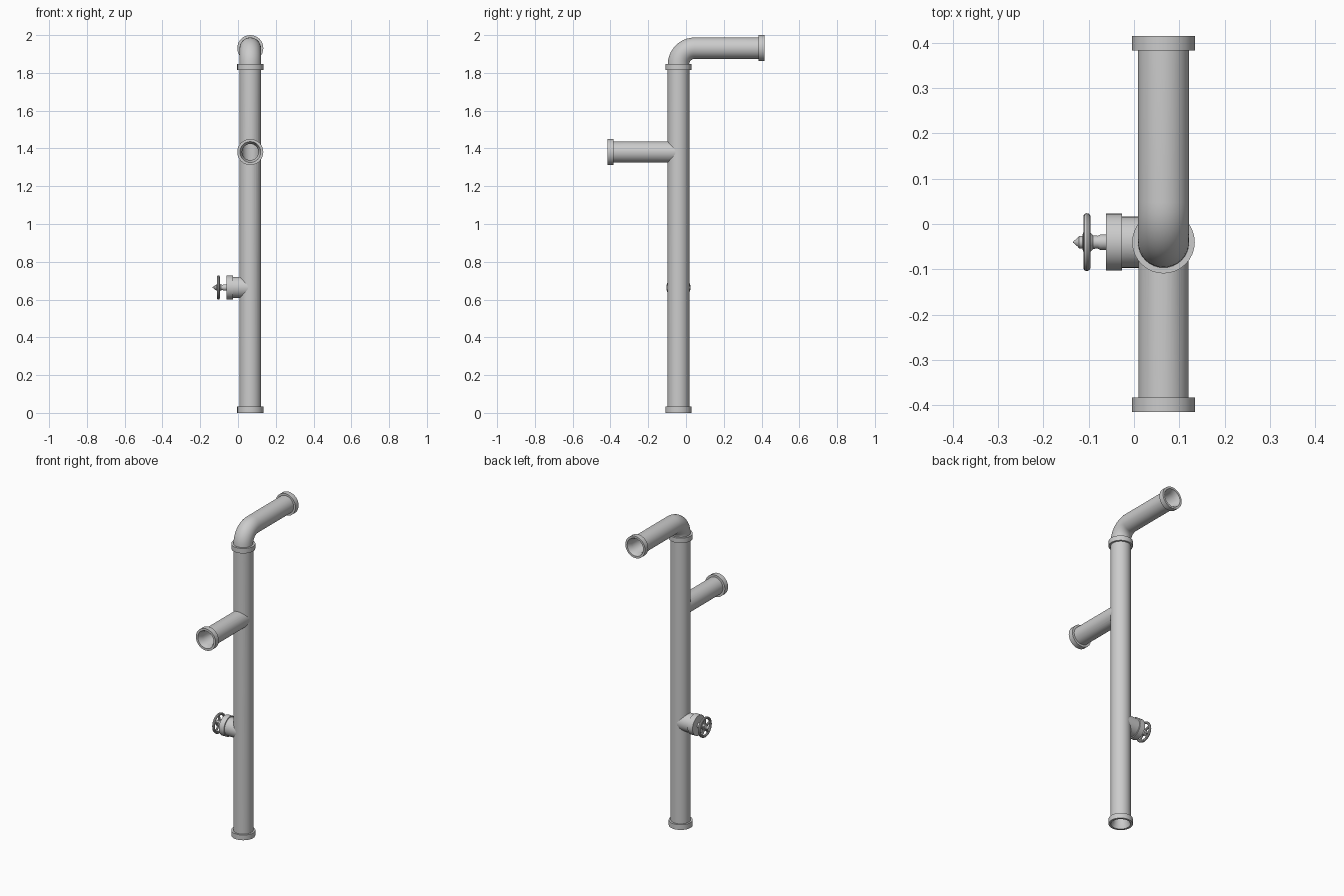
import bpy, bmesh
from math import sin, cos, pi
from mathutils import Vector

if "Cube" in bpy.data.objects:
    bpy.data.objects.remove(bpy.data.objects["Cube"])

X, Y, Z = Vector((1, 0, 0)), Vector((0, 1, 0)), Vector((0, 0, 1))
CX, CY = 0.065, -0.04          # riser axis
TOP, BR, VZ = 1.931, 1.381, 0.664   # heights of outlet, branch, valve
R, FL, BORE = 0.0575, 0.069, 0.044
BEND = 0.087


def smooth(o):
    bpy.ops.object.select_all(action='DESELECT')
    o.select_set(True)
    bpy.context.view_layer.objects.active = o
    bpy.ops.object.shade_smooth_by_angle(angle=0.6)


def loft(name, rings, n=32):
    """Capped round solid through rings of (centre, direction, radius)."""
    bm = bmesh.new()
    loops = []
    for c, d, r in rings:
        u = Z if abs(d.x) > 0.9 else X
        v = d.cross(u)
        loops.append([bm.verts.new(c + r * (u * cos(2 * pi * i / n) + v * sin(2 * pi * i / n)))
                      for i in range(n)])
    for a, b in zip(loops, loops[1:]):
        for i in range(n):
            j = (i + 1) % n
            bm.faces.new((a[i], a[j], b[j], b[i]))
    bm.faces.new(loops[0])
    bm.faces.new(loops[-1])
    bmesh.ops.recalc_face_normals(bm, faces=bm.faces)
    me = bpy.data.meshes.new(name)
    bm.to_mesh(me)
    bm.free()
    o = bpy.data.objects.new(name, me)
    bpy.context.collection.objects.link(o)
    return o


def turned(name, origin, d, profile, n=32):
    """Solid of revolution: profile of (distance along d, radius)."""
    return loft(name, [(origin + d * t, d, r) for t, r in profile], n)


def bend(r):
    return [(Vector((CX, CY + BEND * (1 - cos(a)), TOP - BEND + BEND * sin(a))),
             Y * sin(a) + Z * cos(a), r) for a in [pi / 2 * i / 10 for i in range(11)]]


base = Vector((CX, CY, 0))
branch0 = Vector((CX, CY, BR))
valve0 = Vector((CX, CY, VZ))
END = 0.415

# Pipes
riser = turned("riser_pipe", base, Z, [(0, R), (TOP - BEND, R)])
elbow = loft("elbow_outlet", bend(R - 0.001) + [(Vector((CX, END, TOP)), Y, R - 0.001)])
branch = turned("branch_pipe", branch0, -Y, [(0, R - 0.002), (END + CY, R - 0.002)])
stub = turned("valve_stub", valve0, -X, [(0, R - 0.001), (CX + 0.03, R - 0.001)])

# Collars
parts = [riser, elbow, branch, stub,
         turned("base_collar", base, Z, [(0, FL), (0.033, FL)]),
         turned("elbow_collar", base + Z * 1.815, Z, [(0, FL), (0.031, FL)]),
         turned("outlet_collar", Vector((CX, END - 0.032, TOP)), Y, [(0, FL), (0.032, FL)]),
         turned("branch_collar", Vector((CX, -END + 0.032, BR)), -Y, [(0, FL), (0.032, FL)])]

# Bores with flared mouths, cut out of every pipe and collar
FM = 0.057
run = loft("bore_run", [(base - Z * 0.002, Z, FM), (base + Z * 0.03, Z, BORE)] + bend(BORE)
           + [(Vector((CX, END - 0.03, TOP)), Y, BORE), (Vector((CX, END + 0.002, TOP)), Y, FM)])
L = END + CY
side = turned("bore_branch", branch0, -Y, [(0, BORE - 0.001), (L - 0.03, BORE - 0.001), (L + 0.002, FM - 0.001)])
for o in parts:
    bpy.context.view_layer.objects.active = o
    for cutter in (run, side):
        m = o.modifiers.new("bore", 'BOOLEAN')
        m.operation, m.solver, m.object = 'DIFFERENCE', 'EXACT', cutter
        bpy.ops.object.modifier_apply(modifier=m.name)
for cutter in (run, side):
    bpy.data.objects.remove(cutter)

# Valve cap, stem and pointed nut
v = Vector((0, CY, VZ))
parts.append(turned("valve_cap", v, -X, [(0.027, 0.063), (0.062, 0.063)]))
parts.append(turned("valve_stem", v, -X, [
    (0.06, 0.017), (0.074, 0.017), (0.08, 0.014), (0.09, 0.015), (0.096, 0.021),
    (0.112, 0.021), (0.114, 0.014), (0.121, 0.014), (0.124, 0.01), (0.1345, 0.001)], 20))

# Handwheel with spokes
hub = Vector((-0.104, CY, VZ))
bpy.ops.mesh.primitive_torus_add(location=hub, rotation=(0, pi / 2, 0), major_radius=0.056,
                                 minor_radius=0.008, major_segments=32, minor_segments=10)
bpy.context.object.name = "handwheel_rim"
parts.append(bpy.context.object)
for i in range(5):
    a = 2 * pi * i / 5
    parts.append(turned(f"handwheel_spoke_{i + 1}", hub, Z * cos(a) + Y * sin(a),
                        [(0.012, 0.007), (0.055, 0.006)], 10))

for o in parts:
    smooth(o)
